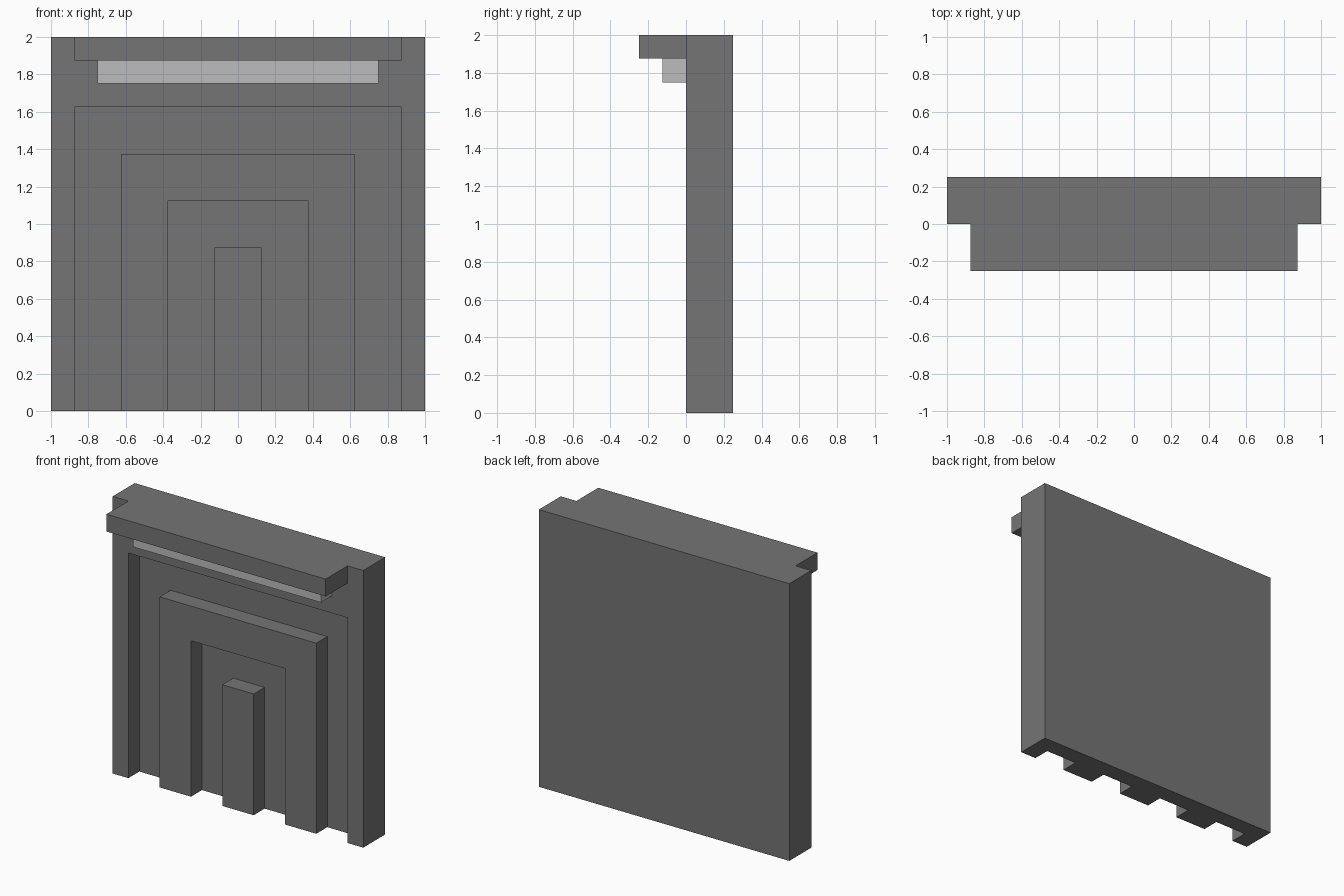
import bpy
import bmesh

default = bpy.data.objects.get("Cube")
if default:
    bpy.data.objects.remove(default, do_unlink=True)


def material(name, value):
    mat = bpy.data.materials.new(name)
    mat.use_nodes = True
    colour = (value, value, value, 1.0)
    mat.diffuse_color = colour
    bsdf = mat.node_tree.nodes["Principled BSDF"]
    bsdf.inputs["Base Color"].default_value = colour
    bsdf.inputs["Roughness"].default_value = 0.8
    return mat


STONE = material("dark grey stone", 0.178)
LIGHT = material("pale grey lamp", 0.503)


def prism(name, outline, y0, y1, mat=None):
    """Extrude an (x, z) outline from y0 back to y1."""
    bm = bmesh.new()
    face = bm.faces.new([bm.verts.new((x, y0, z)) for x, z in outline])
    out = bmesh.ops.extrude_face_region(bm, geom=[face])
    moved = [v for v in out["geom"] if isinstance(v, bmesh.types.BMVert)]
    bmesh.ops.translate(bm, verts=moved, vec=(0, y1 - y0, 0))
    bmesh.ops.recalc_face_normals(bm, faces=bm.faces)
    mesh = bpy.data.meshes.new(name)
    bm.to_mesh(mesh)
    bm.free()
    obj = bpy.data.objects.new(name, mesh)
    bpy.context.collection.objects.link(obj)
    if mat:
        mesh.materials.append(mat)
    return obj


def rect(half, z0, z1):
    return [(-half, z0), (half, z0), (half, z1), (-half, z1)]


def arch(outer, top, inner, inner_top, foot):
    """Square arch outline, open at the bottom."""
    return [(-outer, foot), (-outer, top), (outer, top), (outer, foot),
            (inner, foot), (inner, inner_top), (-inner, inner_top), (-inner, foot)]


# Wall slab with two nested arch-shaped grooves cut half way into its front
wall = prism("wall_panel", rect(1.0, 0.0, 2.0), 0.0, 0.25, STONE)
for i, dims in enumerate([(0.875, 1.625, 0.625, 1.375), (0.375, 1.125, 0.125, 0.875)]):
    cutter = prism(f"groove_cutter_{i + 1}", arch(*dims, -0.1), -0.1, 0.125, STONE)
    cutter.hide_render = True
    mod = wall.modifiers.new("groove", "BOOLEAN")
    mod.operation = "DIFFERENCE"
    mod.solver = "EXACT"
    mod.object = cutter
    bpy.context.view_layer.objects.active = wall
    bpy.ops.object.modifier_apply(modifier=mod.name)
    bpy.data.objects.remove(cutter, do_unlink=True)

# Overhanging ledge along the top, with a lamp strip tucked beneath it
prism("top_ledge", rect(0.875, 1.875, 2.0), -0.25, 0.0, STONE)
prism("lamp_strip", rect(0.75, 1.75, 1.875), -0.125, 0.0, LIGHT)
